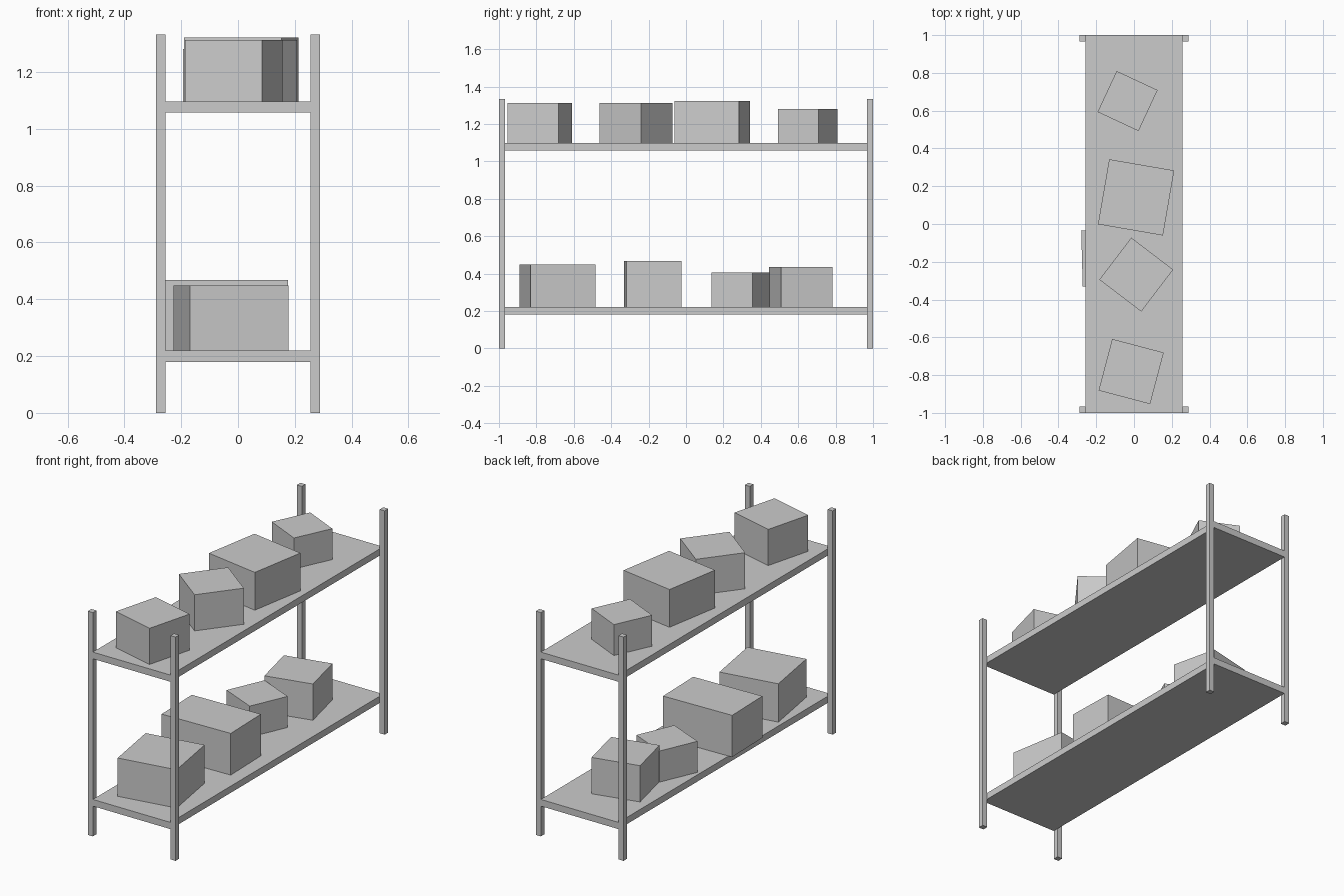
import bpy
import math

cube = bpy.data.objects.get("Cube")
if cube:
    bpy.data.objects.remove(cube, do_unlink=True)

grey = bpy.data.materials.new("light_grey")
grey.use_nodes = True
colour = (0.6, 0.6, 0.6, 1)
grey.diffuse_color = colour
grey.node_tree.nodes["Principled BSDF"].inputs["Base Color"].default_value = colour


def box(name, x, y, bottom, top, width, depth, angle=0):
    """Upright block turned about z, given its footprint centre and z range."""
    bpy.ops.mesh.primitive_cube_add(
        size=1, location=(x, y, (bottom + top) / 2),
        rotation=(0, 0, math.radians(angle)))
    obj = bpy.context.object
    obj.name = name
    obj.scale = (width, depth, top - bottom)
    bpy.ops.object.transform_apply(location=False, rotation=False, scale=True)
    obj.data.materials.append(grey)


HEIGHT, POST, LENGTH, SHELF_W = 1.332, 0.033, 2.0, 0.512
THICK, LOWER, UPPER = 0.04, 0.22, 1.097

# Corner posts, outside the long edges of the shelves
for side, sx in (("left", 1), ("right", -1)):
    for end, sy in (("front", -1), ("back", 1)):
        box(f"{end}_{side}_post", sx * (SHELF_W + POST) / 2,
            sy * (LENGTH - POST) / 2, 0, HEIGHT, POST, POST)

# Shelves
for name, top in (("lower", LOWER), ("upper", UPPER)):
    box(f"{name}_shelf", 0, 0, top - THICK, top, SHELF_W, LENGTH)

# Boxes on each shelf, front to back: x, y, top, width, depth, angle
upper_boxes = [
    (-0.015, -0.781, 1.312, 0.282, 0.282, -14.8),
    (0.012, -0.268, 1.312, 0.279, 0.279, -37.3),
    (0.011, 0.141, 1.322, 0.349, 0.349, -9.8),
    (-0.034, 0.651, 1.281, 0.239, 0.239, -25),
]
lower_boxes = [
    (-0.025, -0.687, 0.448, 0.352, 0.352, 9.6),
    (-0.052, -0.177, 0.468, 0.447, 0.295, 1.5),
    (-0.08, 0.294, 0.405, 0.24, 0.24, -23.6),
    (-0.032, 0.614, 0.436, 0.282, 0.282, 13.1),
]
for level, floor, boxes in (("upper", UPPER, upper_boxes),
                            ("lower", LOWER, lower_boxes)):
    for i, (x, y, top, w, d, angle) in enumerate(boxes, 1):
        box(f"{level}_box_{i}", x, y, floor, top, w, d, angle)
